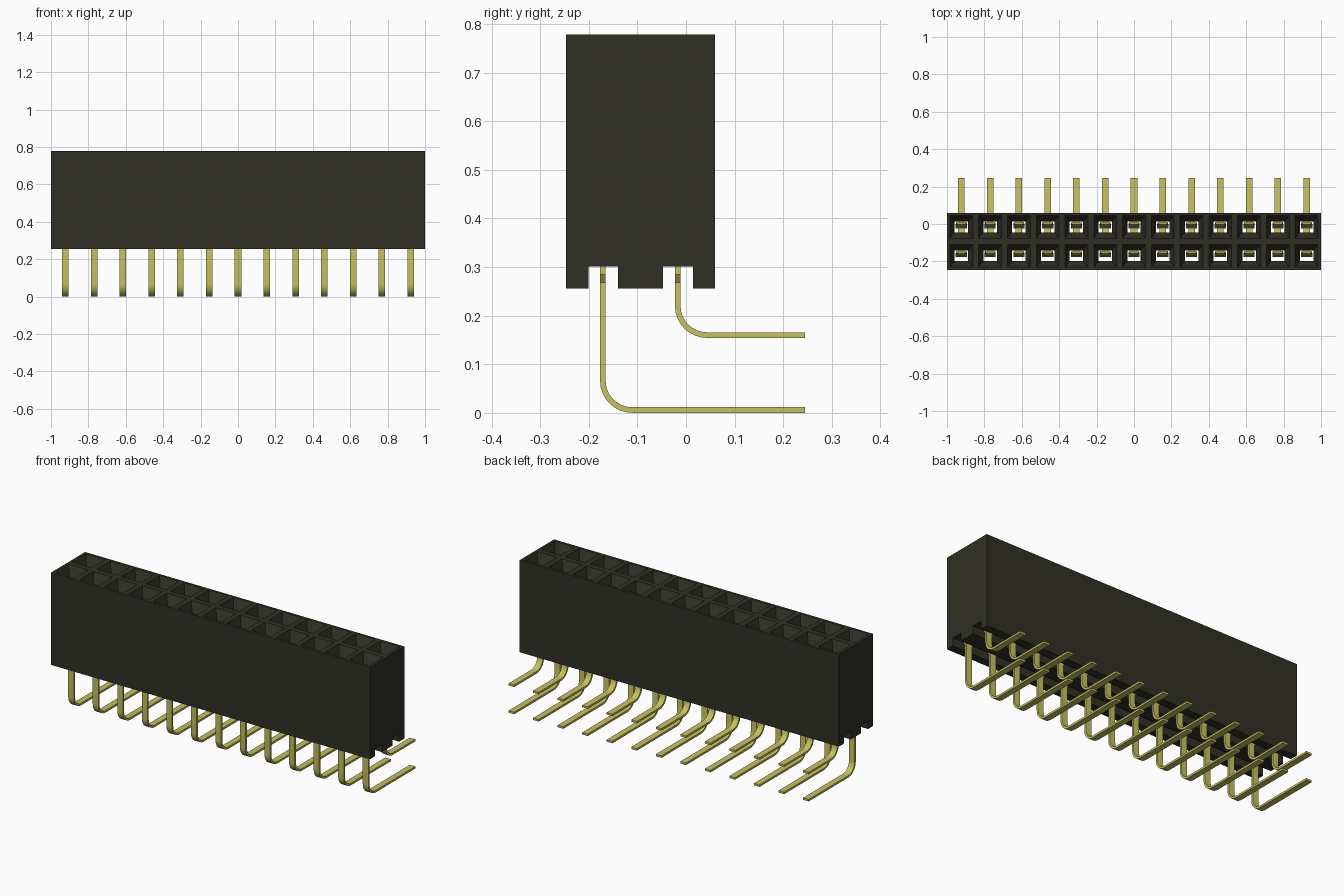
import bpy, bmesh, math
from mathutils import Vector

cube = bpy.data.objects.get("Cube")
if cube:
    bpy.data.objects.remove(cube, do_unlink=True)

COLS = 13
PITCH = 2 / COLS
ROWS = {"front": (-0.171, 0.006), "back": (-0.017, 0.16)}  # pin y, leg z
TOP, BOTTOM, GROOVE = 0.778, 0.256, 0.301


def material(name, rgb):
    m = bpy.data.materials.new(name)
    m.use_nodes = True
    m.diffuse_color = (*rgb, 1)
    m.node_tree.nodes["Principled BSDF"].inputs["Base Color"].default_value = (*rgb, 1)
    return m


black = material("black plastic", (0.03, 0.03, 0.02))
gold = material("gold plating", (0.56, 0.54, 0.12))


def finish(name, bm, mat):
    bmesh.ops.recalc_face_normals(bm, faces=bm.faces)
    mesh = bpy.data.meshes.new(name)
    bm.to_mesh(mesh)
    bm.free()
    mesh.materials.append(mat)
    ob = bpy.data.objects.new(name, mesh)
    bpy.context.collection.objects.link(ob)
    return ob


def loft(bm, rings):
    """Skin a list of equally sized vertex rings and cap both ends."""
    rings = [[bm.verts.new(p) for p in ring] for ring in rings]
    n = len(rings[0])
    for a, b in zip(rings, rings[1:]):
        for i in range(n):
            j = (i + 1) % n
            bm.faces.new((a[i], a[j], b[j], b[i]))
    bm.faces.new(rings[0])
    bm.faces.new(rings[-1])


def column_x(i):
    return (i - (COLS - 1) / 2) * PITCH


# Housing: side profile with two grooves underneath, swept along x
profile = [(-0.247, TOP), (-0.247, BOTTOM)]
for y0, y1 in ((-0.201, -0.14), (-0.047, 0.014)):
    profile += [(y0, BOTTOM), (y0, GROOVE), (y1, GROOVE), (y1, BOTTOM)]
profile += [(0.06, BOTTOM), (0.06, TOP)]
bm = bmesh.new()
loft(bm, [[(x, y, z) for y, z in profile] for x in (-1, 1)])
housing = finish("housing", bm, black)

# Sockets: funnel mouths leading into shafts that open into the grooves
bm = bmesh.new()
for row_y, _ in ROWS.values():
    for i in range(COLS):
        cx, cy = column_x(i), row_y + 0.001
        levels = [(TOP + 0.02, 0.061, 0.061), (TOP, 0.061, 0.061),
                  (TOP - 0.06, 0.036, 0.029), (GROOVE - 0.02, 0.036, 0.029)]
        loft(bm, [[(cx + sx * hx, cy + sy * hy, z)
                   for sx, sy in ((-1, -1), (1, -1), (1, 1), (-1, 1))]
                  for z, hx, hy in levels])
cutter = finish("socket_cutter", bm, black)
cutter.hide_render = True

cut = housing.modifiers.new("sockets", "BOOLEAN")
cut.operation = "DIFFERENCE"
cut.solver = "EXACT"
cut.object = cutter
bpy.context.view_layer.update()
result = bpy.data.meshes.new_from_object(
    housing.evaluated_get(bpy.context.evaluated_depsgraph_get()))
housing.modifiers.clear()
housing.data = result
bpy.data.objects.remove(cutter, do_unlink=True)

# Pins: flat strips with a spring contact, a shoulder and a bent leg
THICK, HALF, RADIUS = 0.0115, 0.0175, 0.06


def pin_path(y, z):
    """Centre line as (y, z, half width), from contact tip to leg end."""
    path = [(y + 0.022, 0.69, 0.026), (y + 0.006, 0.63, 0.018),
            (y + 0.012, 0.55, 0.018), (y + 0.022, 0.46, 0.026),
            (y + 0.01, 0.38, 0.03), (y, 0.33, 0.03),
            (y, 0.285, 0.03), (y, 0.268, HALF)]
    for k in range(9):
        a = math.pi / 2 * k / 8
        path.append((y + RADIUS * (1 - math.cos(a)),
                     z + RADIUS * (1 - math.sin(a)), HALF))
    return path + [(0.245, z, HALF)]


def add_pin(bm, x, path):
    pts = [Vector(p[:2]) for p in path]
    rings = []
    for k, p in enumerate(pts):
        t = (pts[min(k + 1, len(pts) - 1)] - pts[max(k - 1, 0)]).normalized()
        n = Vector((-t.y, t.x)) * THICK / 2
        w = path[k][2]
        a, b = p + n, p - n
        rings.append([(x - w, *a), (x + w, *a), (x + w, *b), (x - w, *b)])
    loft(bm, rings)


for row, (y, z) in ROWS.items():
    bm = bmesh.new()
    for i in range(COLS):
        add_pin(bm, column_x(i), pin_path(y, z))
    pins = finish(row + "_row_pins", bm, gold)
    bpy.ops.object.select_all(action="DESELECT")
    pins.select_set(True)
    bpy.context.view_layer.objects.active = pins
    bpy.ops.object.shade_smooth_by_angle(angle=math.radians(30))
